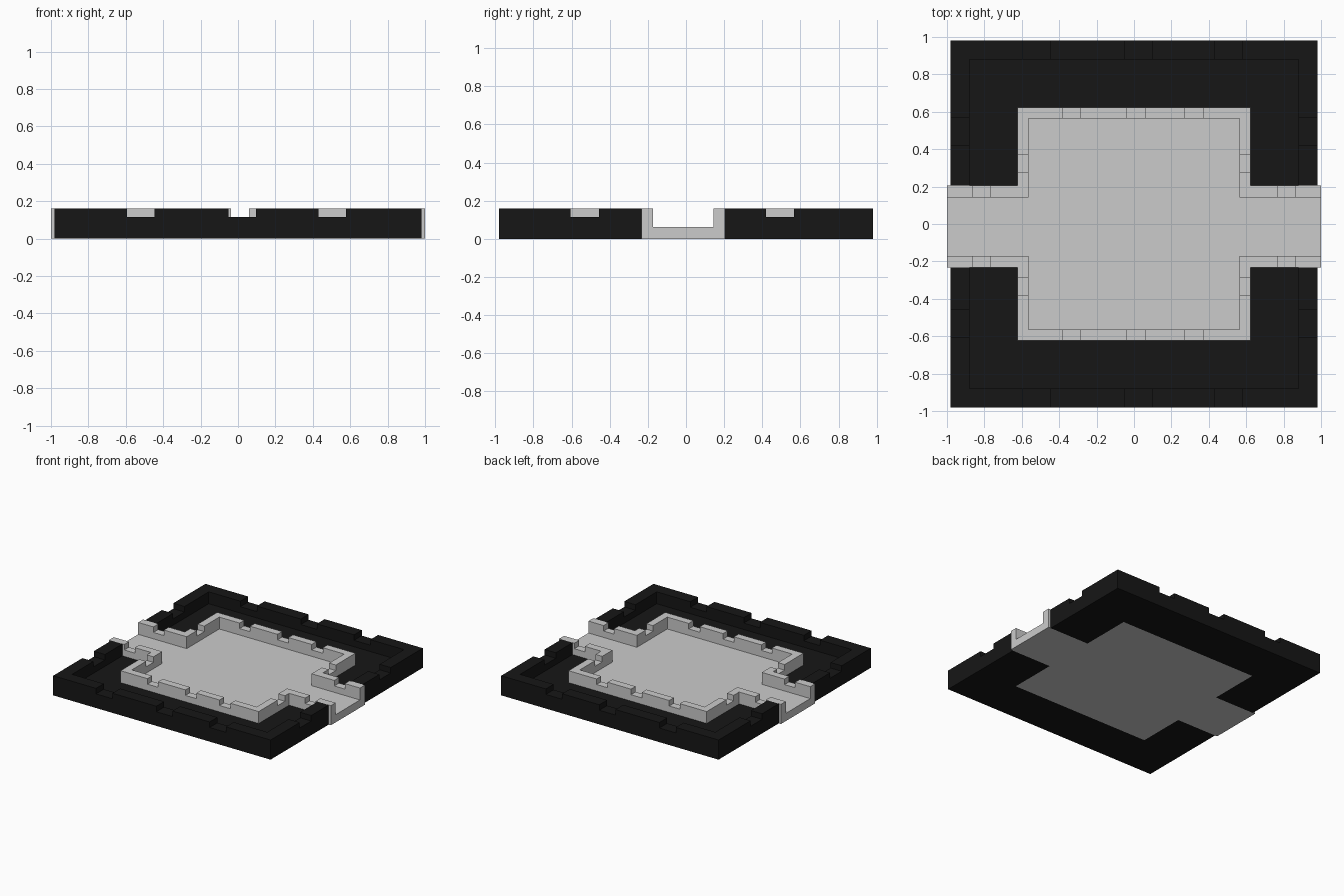
import bpy, bmesh

if "Cube" in bpy.data.objects:
    bpy.data.objects.remove(bpy.data.objects["Cube"])

TOP, DIP, FLOOR = 0.16, 0.115, 0.063     # merlon top, notch bottom, floor level
EDGE, RIM, END = 0.98, 0.88, 1.0         # outer rim, rim inner face, corridor end
RO, RI = 0.623, 0.563                    # room wall outer / inner

black = bpy.data.materials.new("black_stone")
black.diffuse_color = (0.008, 0.008, 0.008, 1)
black.use_nodes = True
black.node_tree.nodes["Principled BSDF"].inputs["Base Color"].default_value = black.diffuse_color


def prism(name, pts, vec, mat=None):
    """Extrude a closed 3D polygon along vec."""
    bm = bmesh.new()
    face = bm.faces.new([bm.verts.new(p) for p in pts])
    ext = bmesh.ops.extrude_face_region(bm, geom=[face])
    new = [g for g in ext["geom"] if isinstance(g, bmesh.types.BMVert)]
    bmesh.ops.translate(bm, verts=new, vec=vec)
    bmesh.ops.recalc_face_normals(bm, faces=bm.faces)
    me = bpy.data.meshes.new(name)
    bm.to_mesh(me)
    bm.free()
    ob = bpy.data.objects.new(name, me)
    bpy.context.collection.objects.link(ob)
    if mat:
        me.materials.append(mat)
    return ob


def slab(name, outline, mat=None):
    return prism(name, [(x, y, 0) for x, y in outline], (0, 0, FLOOR), mat)


def battlement(name, axis, a, b, c0, c1, notches, mat=None):
    """Notched wall running a..b along axis, between c0 and c1 across it."""
    prof = [(a, FLOOR), (a, TOP)]
    for s, e in sorted(notches):
        prof += [(s, TOP), (s, DIP), (e, DIP), (e, TOP)]
    prof += [(b, TOP), (b, FLOOR)]
    if axis == "x":
        return prism(name, [(t, c0, z) for t, z in prof], (0, c1 - c0, 0), mat)
    return prism(name, [(c0, t, z) for t, z in prof], (c1 - c0, 0, 0), mat)


room_gaps = [(-0.38, -0.285), (-0.038, 0.06), (0.27, 0.37)]
rim_gaps = [(-0.594, -0.446), (-0.05, 0.095), (0.43, 0.577)]

# cross-shaped paved floor
N, S = 0.205, -0.232                     # corridor outer faces
slab("paved_floor", [(-END, S), (-RO, S), (-RO, -RO), (RO, -RO), (RO, S), (END, S),
                     (END, N), (RO, N), (RO, RO), (-RO, RO), (-RO, N), (-END, N)])

for side, sy, c_out, c_in, gap, rgap in (
        ("back", 1, N, 0.143, (0.275, 0.37), (0.42, 0.567)),
        ("front", -1, S, -0.172, (-0.38, -0.285), (-0.605, -0.457))):
    # ground around the room and its outer rim
    slab(side + "_ground", [(-EDGE, c_out), (-RO, c_out), (-RO, sy * RO), (RO, sy * RO),
                            (RO, c_out), (EDGE, c_out), (EDGE, sy * EDGE),
                            (-EDGE, sy * EDGE)], black)
    battlement(side + "_rim", "x", -EDGE, EDGE, sy * RIM, sy * EDGE, rim_gaps, black)
    # long room wall
    battlement(side + "_room_wall", "x", -RO, RO, sy * RI, sy * RO, room_gaps)
    for end, sx in (("right", 1), ("left", -1)):
        tag = f"{side}_{end}"
        y0, y1 = sorted((c_out, sy * RIM))
        battlement(tag + "_rim", "y", y0, y1, sx * RIM, sx * EDGE, [rgap], black)
        # short room wall and corridor wall
        y0, y1 = sorted((c_out, sy * RI))
        battlement(tag + "_room_wall", "y", y0, y1, sx * RI, sx * RO, [gap])
        x0, x1 = sorted((sx * RI, sx * END))
        notch = tuple(sorted((sx * 0.768, sx * 0.863)))
        battlement(tag + "_corridor_wall", "x", x0, x1, c_in, c_out, [notch])
